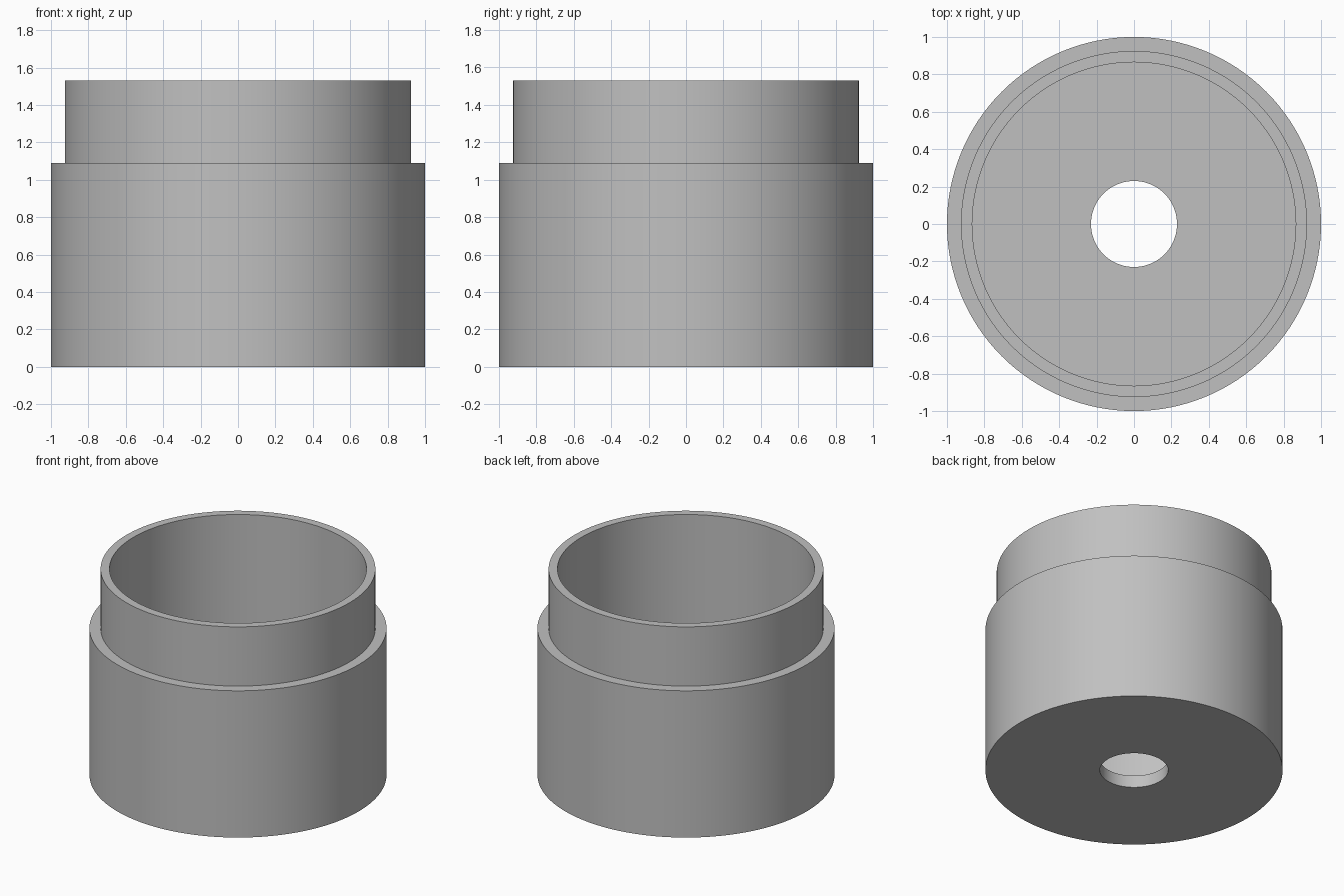
import bpy
import bmesh
import math

cube = bpy.data.objects.get("Cube")
if cube:
    bpy.data.objects.remove(cube, do_unlink=True)

SEGMENTS = 128

# One plain grey for the whole part
grey = bpy.data.materials.new("plain grey")
grey.use_nodes = True
colour = (0.53, 0.53, 0.53, 1)
grey.diffuse_color = colour
grey.node_tree.nodes["Principled BSDF"].inputs["Base Color"].default_value = colour


def lathe(name, profile, material):
    """Spin a closed (radius, height) profile around the z axis."""
    bm = bmesh.new()
    rings = []
    for radius, height in profile:
        ring = []
        for i in range(SEGMENTS):
            angle = math.tau * i / SEGMENTS
            ring.append(bm.verts.new((radius * math.cos(angle), radius * math.sin(angle), height)))
        rings.append(ring)
    for k, ring in enumerate(rings):
        following = rings[(k + 1) % len(rings)]
        for i in range(SEGMENTS):
            j = (i + 1) % SEGMENTS
            bm.faces.new((ring[i], ring[j], following[j], following[i]))
    bmesh.ops.recalc_face_normals(bm, faces=bm.faces)
    mesh = bpy.data.meshes.new(name)
    bm.to_mesh(mesh)
    bm.free()
    mesh.materials.append(material)
    obj = bpy.data.objects.new(name, mesh)
    bpy.context.collection.objects.link(obj)
    bpy.ops.object.select_all(action="DESELECT")
    obj.select_set(True)
    bpy.context.view_layer.objects.active = obj
    bpy.ops.object.shade_smooth_by_angle(angle=math.radians(30))
    return obj


# Stepped cup: wide body, narrower neck, straight bore, drilled floor
hole, bore, neck, body = 0.23, 0.865, 0.925, 1.0
floor, shoulder, rim = 0.09, 1.09, 1.53
lathe("stepped_cup", [
    (hole, 0), (body, 0), (body, shoulder), (neck, shoulder),
    (neck, rim), (bore, rim), (bore, floor), (hole, floor),
], grey)
